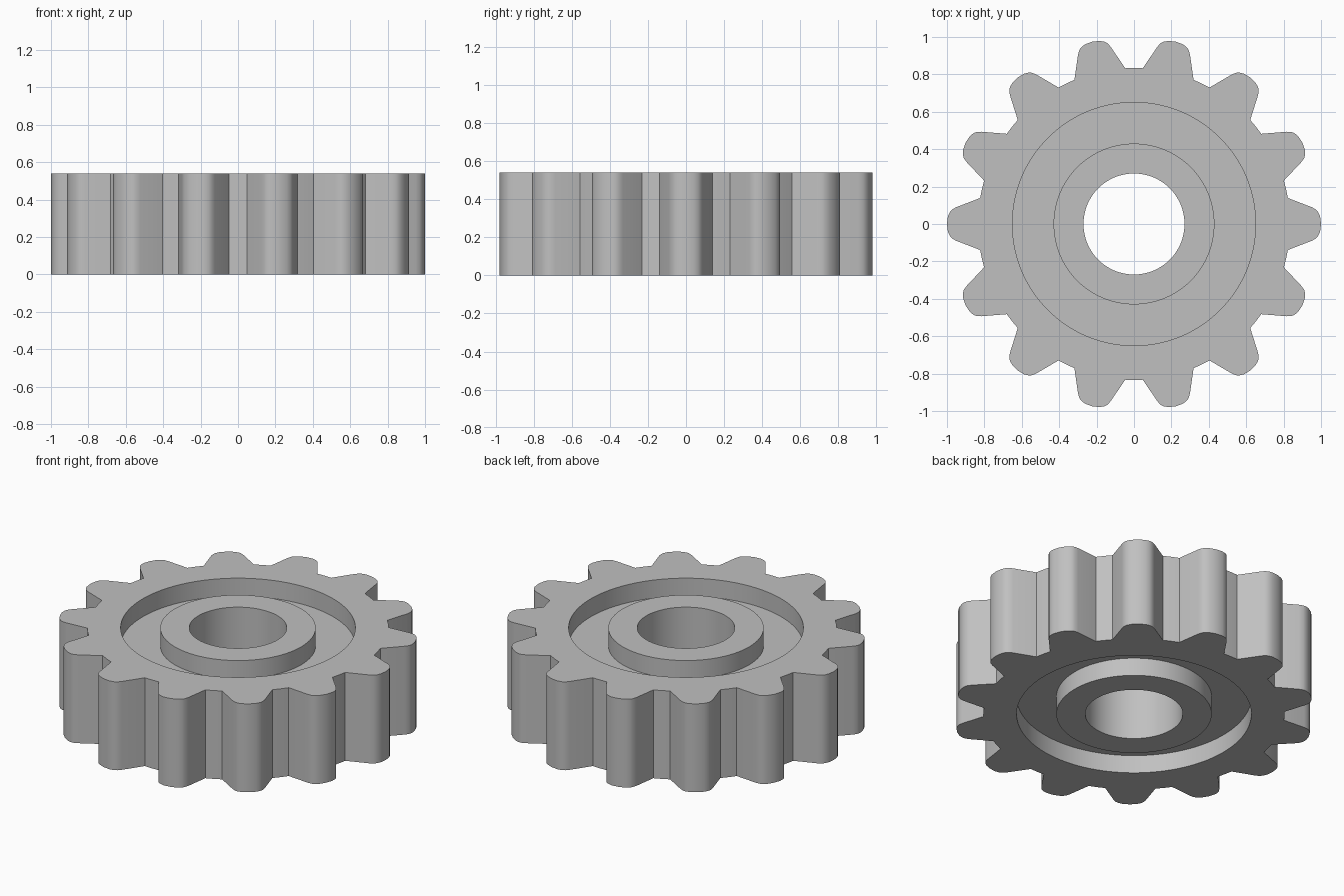
import bpy
import bmesh
from math import cos, sin, tau, radians
from mathutils import Matrix, Vector

cube = bpy.data.objects.get("Cube")
if cube:
    bpy.data.objects.remove(cube, do_unlink=True)

TEETH = 14
HEIGHT = 0.54
RECESS = 0.11
BORE_R, HUB_R, RIM_R, ROOT_R = 0.27, 0.43, 0.65, 0.834

# Half of one tooth pointing along +x, from root to tip
pitch = tau / TEETH
root_angle = pitch / 2 - radians(3.25)
half = [(ROOT_R * cos(root_angle), ROOT_R * sin(root_angle)),
        (0.95, 0.09), (0.972, 0.078), (0.985, 0.063), (0.995, 0.04)]
tooth = [(x, -y) for x, y in half] + [(1.0, 0.0)] + half[::-1]
tooth.append((ROOT_R * cos(pitch / 2), ROOT_R * sin(pitch / 2)))

# Whole toothed outline, and matching circles
outline = []
for i in range(TEETH):
    turn = Matrix.Rotation(i * pitch, 2)
    outline += [turn @ Vector(p) for p in tooth]
count = len(outline)
start = len(half)


def circle(radius):
    angles = [(i - start) * tau / count for i in range(count)]
    return [(radius * cos(a), radius * sin(a)) for a in angles]


# Closed section: outer teeth, top recess, hub, bore and bottom recess
low, high = RECESS, HEIGHT - RECESS
section = [(outline, 0), (outline, HEIGHT)]
section += [(circle(r), z) for r, z in (
    (RIM_R, HEIGHT), (RIM_R, high), (HUB_R, high), (HUB_R, HEIGHT),
    (BORE_R, HEIGHT), (BORE_R, 0),
    (HUB_R, 0), (HUB_R, low), (RIM_R, low), (RIM_R, 0))]

bm = bmesh.new()
rings = [[bm.verts.new((x, y, z)) for x, y in points] for points, z in section]
for k, ring in enumerate(rings):
    after = rings[(k + 1) % len(rings)]
    for i in range(count):
        j = (i + 1) % count
        bm.faces.new((ring[i], ring[j], after[j], after[i]))
bmesh.ops.recalc_face_normals(bm, faces=bm.faces)
mesh = bpy.data.meshes.new("gear_wheel")
bm.to_mesh(mesh)
bm.free()

gear = bpy.data.objects.new("gear_wheel", mesh)
bpy.context.collection.objects.link(gear)

# Plain grey metal
grey = bpy.data.materials.new("grey_metal")
grey.use_nodes = True
colour = (0.53, 0.53, 0.53, 1)
grey.diffuse_color = colour
grey.node_tree.nodes["Principled BSDF"].inputs["Base Color"].default_value = colour
mesh.materials.append(grey)

bpy.ops.object.select_all(action="DESELECT")
gear.select_set(True)
bpy.context.view_layer.objects.active = gear
bpy.ops.object.shade_smooth_by_angle(angle=radians(28))
